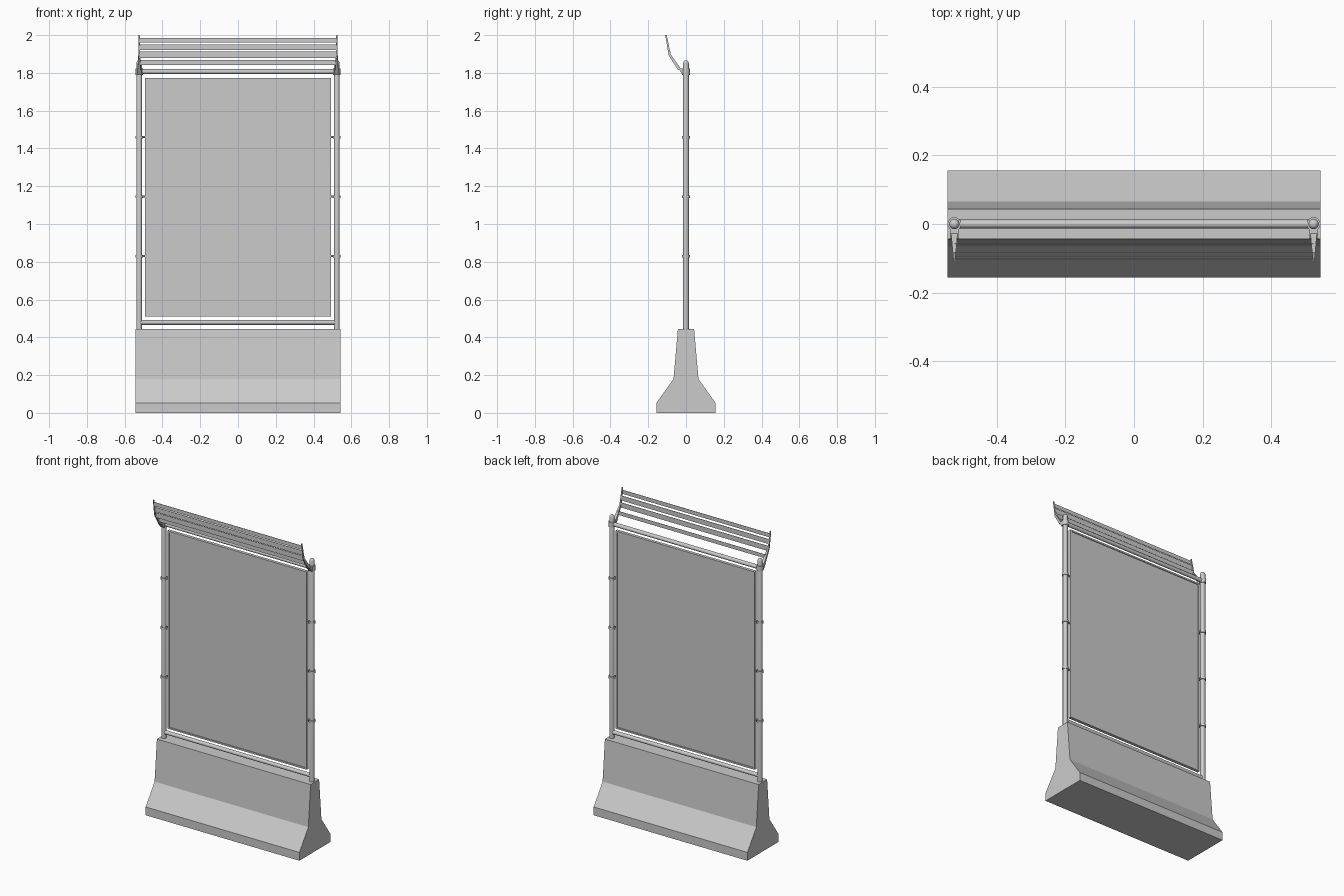
import bpy, bmesh
from math import radians
from mathutils import Vector

cube = bpy.data.objects.get("Cube")
if cube:
    bpy.data.objects.remove(cube, do_unlink=True)

grey = bpy.data.materials.new("plain_grey")
grey.use_nodes = True
grey.diffuse_color = (0.6, 0.6, 0.6, 1)
grey.node_tree.nodes["Principled BSDF"].inputs["Base Color"].default_value = (0.6, 0.6, 0.6, 1)

POST_X = 0.523


def finish(name, bm, smooth=False):
    bmesh.ops.recalc_face_normals(bm, faces=bm.faces)
    mesh = bpy.data.meshes.new(name)
    bm.to_mesh(mesh)
    bm.free()
    mesh.materials.append(grey)
    obj = bpy.data.objects.new(name, mesh)
    bpy.context.collection.objects.link(obj)
    if smooth:
        bpy.ops.object.select_all(action='DESELECT')
        obj.select_set(True)
        bpy.context.view_layer.objects.active = obj
        bpy.ops.object.shade_smooth_by_angle(angle=radians(40))
    return obj


def prism(name, profile, x0, x1):
    """Extrude a (y, z) outline along x."""
    bm = bmesh.new()
    face = bm.faces.new([bm.verts.new((x0, y, z)) for y, z in profile])
    ext = bmesh.ops.extrude_face_region(bm, geom=[face])
    moved = [g for g in ext["geom"] if isinstance(g, bmesh.types.BMVert)]
    bmesh.ops.translate(bm, verts=moved, vec=(x1 - x0, 0, 0))
    return finish(name, bm)


def box(name, x0, x1, y0, y1, z0, z1):
    return prism(name, [(y0, z0), (y1, z0), (y1, z1), (y0, z1)], x0, x1)


def tube(name, start, end, radius, sides=16):
    a, b = Vector(start), Vector(end)
    bm = bmesh.new()
    bmesh.ops.create_cone(bm, cap_ends=True, segments=sides, radius1=radius,
                          radius2=radius, depth=(b - a).length)
    turn = (b - a).to_track_quat('Z', 'Y')
    for v in bm.verts:
        v.co = turn @ v.co + (a + b) / 2
    return finish(name, bm, True)


def lathe(name, x, rings, sides=16):
    """Stack of (radius, z) rings around a vertical axis."""
    bm = bmesh.new()
    pts = [bm.verts.new((r, 0, z)) for r, z in rings]
    edges = [bm.edges.new(p) for p in zip(pts, pts[1:])]
    bmesh.ops.spin(bm, geom=pts + edges, cent=(0, 0, 0), axis=(0, 0, 1),
                   angle=radians(360), steps=sides)
    bmesh.ops.remove_doubles(bm, verts=bm.verts, dist=0.0002)
    bmesh.ops.translate(bm, verts=bm.verts, vec=(x, 0, 0))
    return finish(name, bm, True)


# Concrete barrier base
half = [(0.156, 0), (0.156, 0.053), (0.066, 0.18), (0.043, 0.443)]
prism("barrier_base", half + [(-y, z) for y, z in reversed(half)], -0.543, 0.543)

# Cross rails
for name, z in (("lower_rail", 0.479), ("upper_rail", 1.807)):
    tube(name, (-POST_X, 0, z), (POST_X, 0, z), 0.0125)

# Panel and its thin frame
box("panel", -0.484, 0.484, -0.005, 0.005, 0.52, 1.765)
for side, sx in (("left", 1), ("right", -1)):
    box(side + "_frame_edge", sx * 0.482, sx * 0.492, -0.01, 0.01, 0.511, 1.774)
for name, z in (("bottom_frame_edge", 0.511), ("top_frame_edge", 1.764)):
    box(name, -0.482, 0.482, -0.01, 0.01, z, z + 0.01)

# Posts with domed tops, clips, clamps and bent arms on both sides
for side, sx in (("left", 1), ("right", -1)):
    x = sx * POST_X
    lathe(side + "_post", x, [(0.015, 0.44), (0.015, 1.852), (0.0125, 1.86),
                              (0.007, 1.865), (0, 1.866)])
    for i, z in enumerate((0.83, 1.145, 1.46)):
        tube(f"{side}_clip_ring_{i + 1}", (x, 0, z - 0.007), (x, 0, z + 0.007), 0.02)
        tube(f"{side}_clip_pin_{i + 1}", (x, 0, z), (sx * 0.488, 0, z), 0.006, 8)
    tube(side + "_clamp", (x, 0, 1.79), (x, 0, 1.823), 0.02)
    prism(side + "_clamp_bracket",
          [(-0.042, 1.824), (-0.01, 1.824), (-0.01, 1.79), (-0.018, 1.79)],
          x - 0.013, x + 0.013)
    arm = prism(side + "_awning_arm",
                [(-0.022, 1.815), (-0.082, 1.9), (-0.102, 2.0),
                 (-0.11, 2.0), (-0.092, 1.893), (-0.042, 1.815)],
                x - 0.01, x + 0.01)
    # Narrow the arm towards its tip
    for v in arm.data.vertices:
        v.co.x = x + (v.co.x - x) * (1 + 0.8 * (v.co.y + 0.022) / 0.088)

# Upright awning slats carried by the arms
for i, (y, z0, z1) in enumerate([(-0.058, 1.843, 1.867), (-0.084, 1.88, 1.912),
                                 (-0.094, 1.92, 1.951), (-0.102, 1.96, 1.985)]):
    box(f"awning_slat_{i + 1}", -POST_X, POST_X, y - 0.001, y + 0.001, z0, z1)
